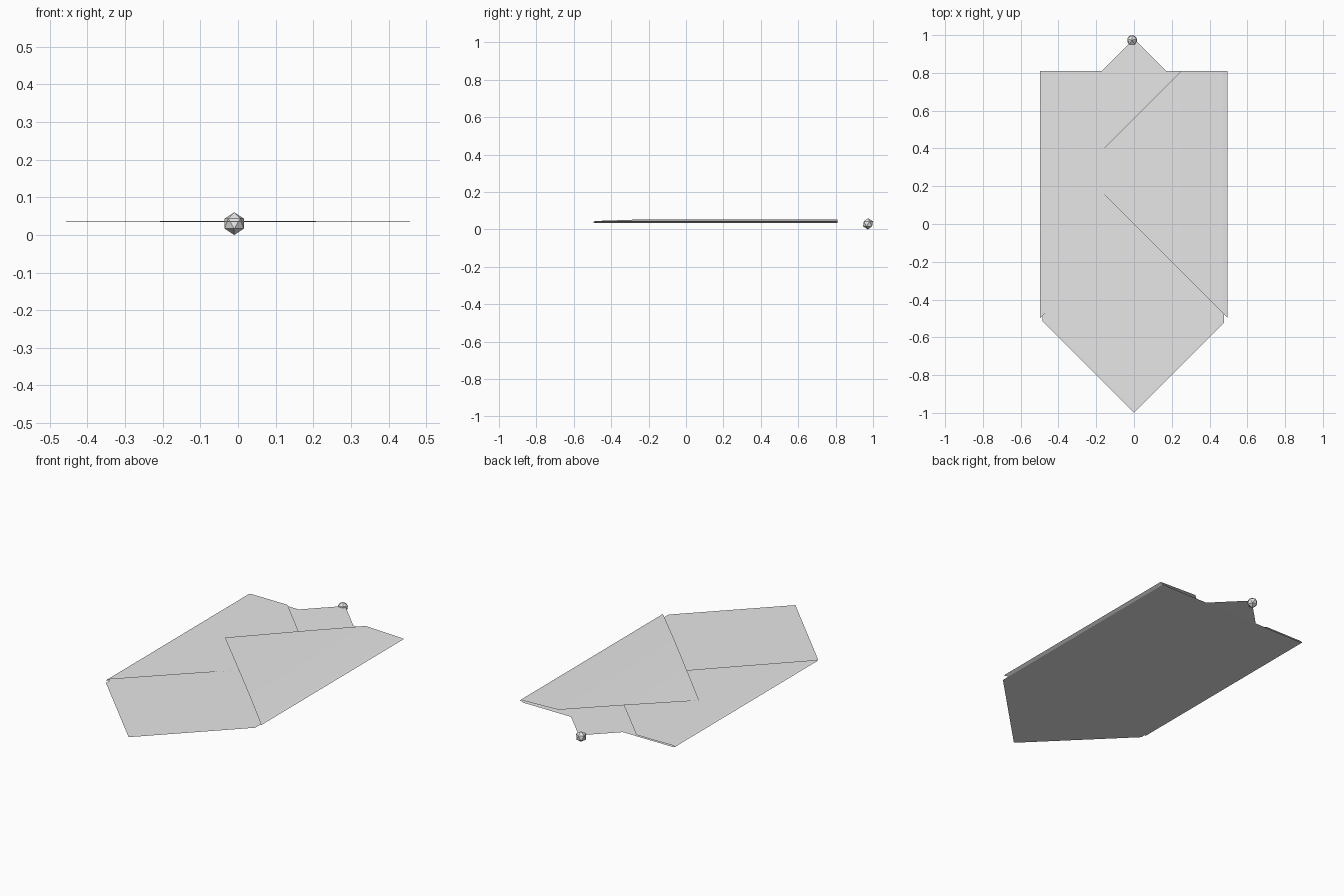
import bpy, bmesh

if "Cube" in bpy.data.objects:
    bpy.data.objects.remove(bpy.data.objects["Cube"])

paper = bpy.data.materials.new("light_grey_paper")
paper.diffuse_color = (0.8, 0.8, 0.8, 1)
paper.use_nodes = True
paper.node_tree.nodes["Principled BSDF"].inputs["Base Color"].default_value = paper.diffuse_color

BACK = 0.81      # rear crease
TUCK = 0.53      # crease where the tip folds back out


def make_object(name, bm):
    mesh = bpy.data.meshes.new(name)
    bm.to_mesh(mesh)
    bm.free()
    mesh.materials.append(paper)
    obj = bpy.data.objects.new(name, mesh)
    bpy.context.collection.objects.link(obj)
    return obj


def sheet(name, points):
    bm = bmesh.new()
    face = bm.faces.new([bm.verts.new(p) for p in points])
    face.normal_update()
    if face.normal.z < 0:
        face.normal_flip()
    return make_object(name, bm)


def flap(name, side, profile):
    """Side flap: cross-section (x, z) from base crease to the paper corner,
    trimmed by the diagonal paper edges."""
    bm = bmesh.new()
    rows = []
    for x, z in profile:
        low = max(-x, -0.51) if x > 0.47 else -x
        high = min(BACK, x + 0.56)
        a = bm.verts.new((side * x, low, z))
        b = bm.verts.new((side * x, high, z)) if high - low > 0.01 else a
        rows.append((a, b))
    for (a, b), (c, d) in zip(rows, rows[1:]):
        bm.faces.new((a, b, d, c) if c is not d else (a, b, c))
    bmesh.ops.recalc_face_normals(bm, faces=bm.faces)
    return make_object(name, bm)


# Bottom layer with the pointed front
base_z = 0.034
sheet("base_sheet", [(0, -1, base_z), (0.477, -0.523, base_z), (0.477, BACK, base_z),
                     (-0.484, BACK, base_z), (-0.484, -0.516, base_z)])

# Rear corner folded in, then back out as a pointed tab
sheet("rear_fold", [(-0.47, BACK, base_z), (0.47, BACK, base_z),
                    (0.45, TUCK, 0.0355), (-0.45, TUCK, 0.0355)])
sheet("rear_tab", [(-0.45, TUCK, 0.0355), (0.45, TUCK, 0.0355), (0, 0.98, 0.037)])

# Left flap lies underneath, right flap on top
flap("left_flap", -1, [(0.484, 0.034), (0.497, 0.038), (0.485, 0.042),
                       (0.25, 0.041), (0, 0.039), (-0.28, 0.038)])
flap("right_flap", 1, [(0.477, 0.034), (0.495, 0.043), (0.475, 0.0455),
                       (0.25, 0.053), (0, 0.051), (-0.28, 0.046)])

# Faceted bead on the tab tip
bm = bmesh.new()
bmesh.ops.create_icosphere(bm, subdivisions=1, radius=0.03)
for v in bm.verts:
    x, y, z = v.co
    v.co = (-y - 0.01, x + 0.973, z + 0.03)
make_object("tip_bead", bm)
